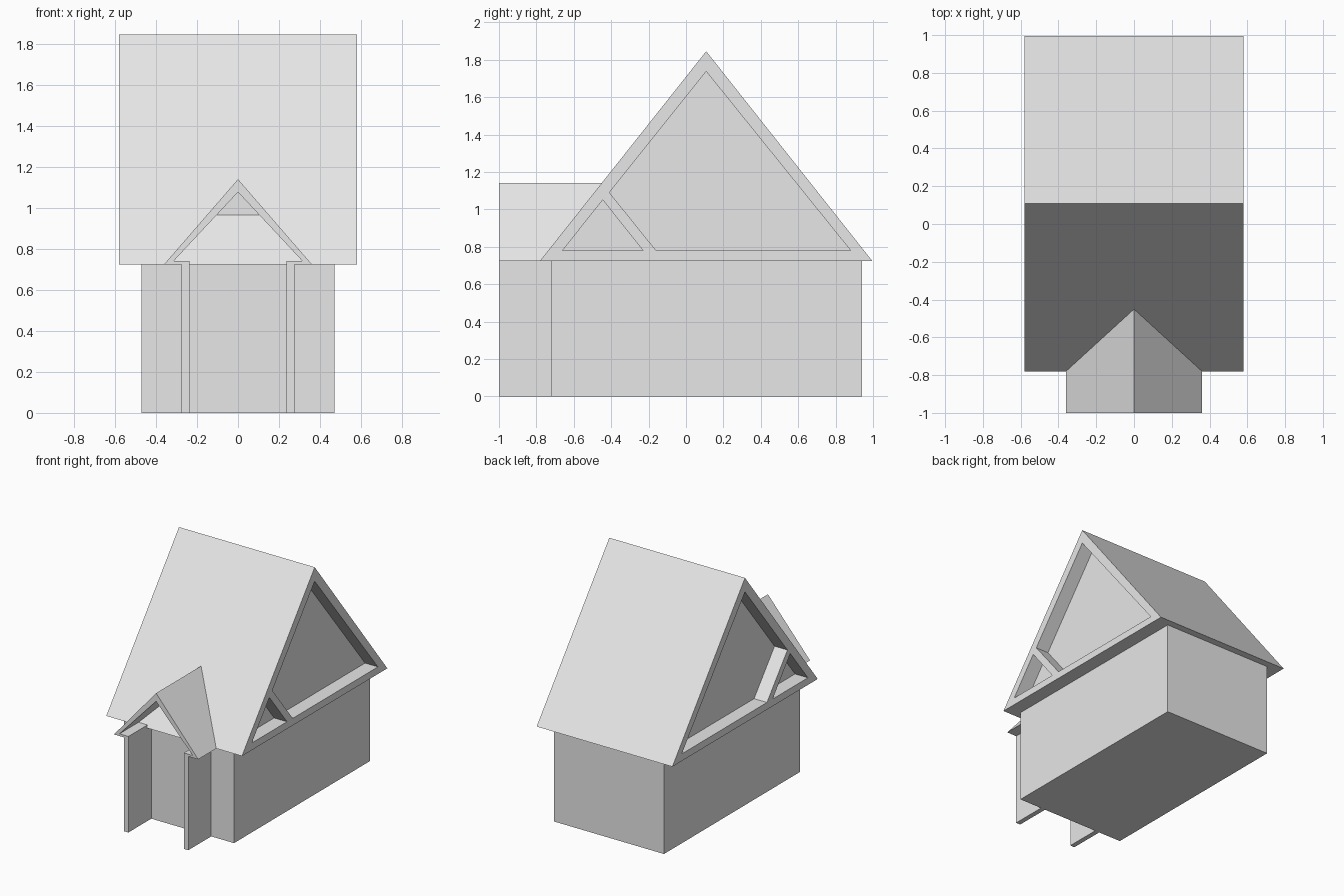
import bpy
import bmesh
from mathutils import Vector

cube = bpy.data.objects.get("Cube")
if cube:
    bpy.data.objects.remove(cube, do_unlink=True)

grey = bpy.data.materials.new("plain_grey")
grey.use_nodes = True
grey.diffuse_color = (0.8, 0.8, 0.8, 1)
grey.node_tree.nodes["Principled BSDF"].inputs["Base Color"].default_value = (0.8, 0.8, 0.8, 1)


def prism(name, profile, axis, start, end):
    """Extrude a profile along x (profile is y, z) or along y (profile is x, z)."""
    bm = bmesh.new()
    place = (lambda a, b: (start, a, b)) if axis == "x" else (lambda a, b: (a, start, b))
    face = bm.faces.new([bm.verts.new(place(a, b)) for a, b in profile])
    moved = bmesh.ops.extrude_face_region(bm, geom=[face])["geom"]
    offset = Vector((end - start, 0, 0)) if axis == "x" else Vector((0, end - start, 0))
    bmesh.ops.translate(bm, verts=[v for v in moved if isinstance(v, bmesh.types.BMVert)], vec=offset)
    bmesh.ops.recalc_face_normals(bm, faces=bm.faces)
    mesh = bpy.data.meshes.new(name)
    bm.to_mesh(mesh)
    bm.free()
    mesh.materials.append(grey)
    obj = bpy.data.objects.new(name, mesh)
    bpy.context.collection.objects.link(obj)
    return obj


def cut(target, cutter):
    """Subtract the cutter from the target, then discard the cutter."""
    cutter.hide_render = True
    mod = target.modifiers.new("recess", "BOOLEAN")
    mod.operation = "DIFFERENCE"
    mod.solver = "EXACT"
    mod.object = cutter
    bpy.context.view_layer.objects.active = target
    bpy.ops.object.modifier_apply(modifier=mod.name)
    bpy.data.objects.remove(cutter, do_unlink=True)


EAVE = 0.725
WALL_X = 0.47
ROOF_X = 0.58

# House body
prism("house_body", [(-0.72, 0), (0.94, 0), (0.94, EAVE), (-0.72, EAVE)], "x", -WALL_X, WALL_X)

# Main roof with recessed gables, leaving a raised frame and diagonal brace
roof = prism("main_roof", [(-0.78, EAVE), (0.995, EAVE), (0.108, 1.845)], "x", -ROOF_X, ROOF_X)
small_panel = [(-0.66, 0.78), (-0.23, 0.78), (-0.445, 1.05)]
large_panel = [(-0.16, 0.78), (0.88, 0.78), (0.108, 1.737), (-0.41, 1.09)]
for side in (-1, 1):
    for panel in (small_panel, large_panel):
        cut(roof, prism("gable_cutter", panel, "x", side * WALL_X, side * (ROOF_X + 0.1)))

# Porch: one mirrored outline of roof slopes, eaves and side walls
half = [(0.36, EAVE), (0.275, EAVE), (0.275, 0), (0.237, 0), (0.237, 0.742), (0.313, 0.742)]
outline = [(0, 1.14)] + half + [(0, 1.077)] + [(-x, z) for x, z in reversed(half)]
prism("porch_frame", outline, "y", -1, -0.59)

# Solid rear of the porch roof, merging into the main roof
prism("porch_roof_rear", [(-0.36, EAVE), (0.36, EAVE), (0, 1.14)], "y", -0.59, -0.45)
